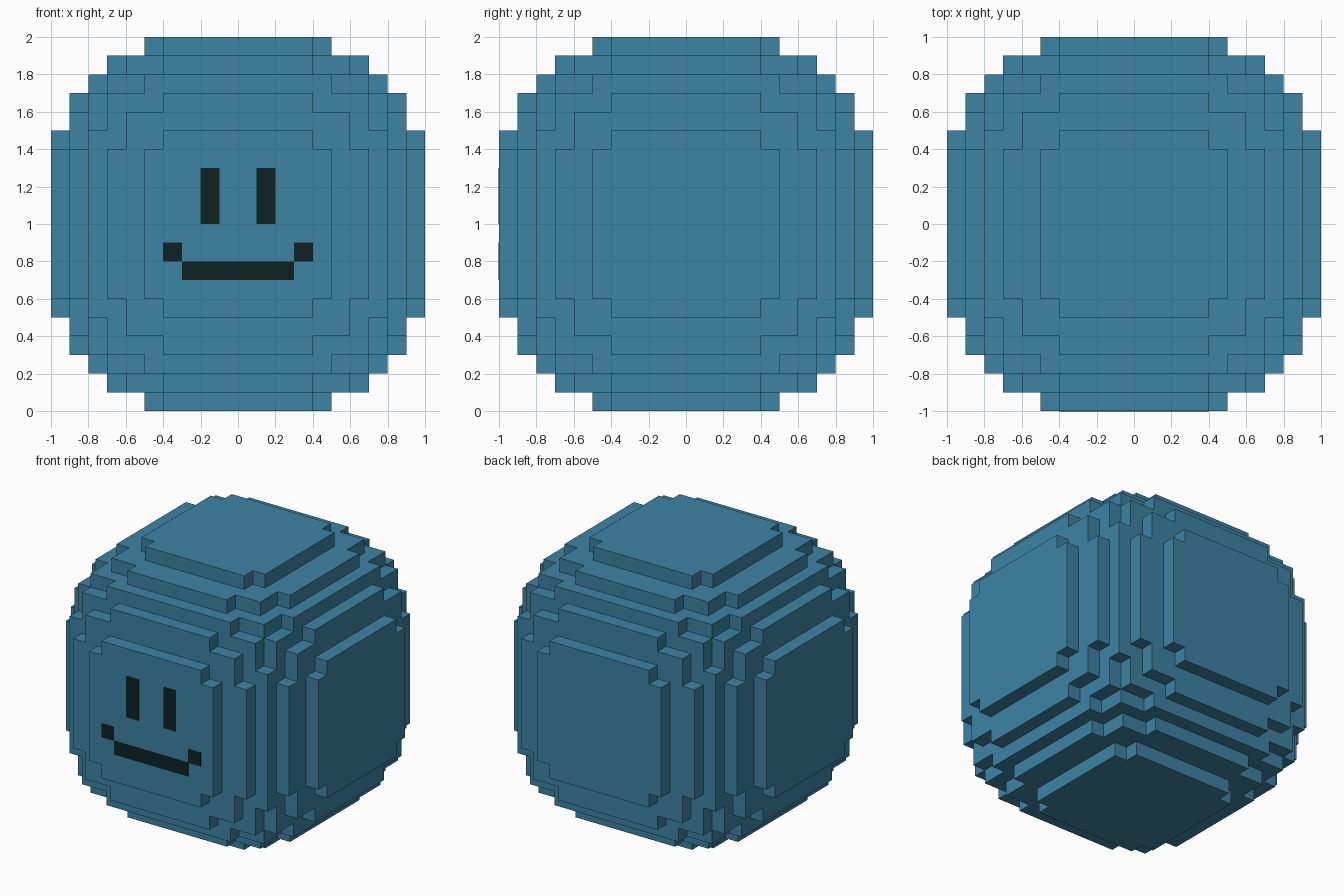
import bpy
import bmesh
from mathutils import Vector

cube = bpy.data.objects.get("Cube")
if cube:
    bpy.data.objects.remove(cube, do_unlink=True)


def make_material(name, rgb):
    mat = bpy.data.materials.new(name)
    mat.use_nodes = True
    mat.diffuse_color = (*rgb, 1)
    bsdf = next(n for n in mat.node_tree.nodes if n.type == 'BSDF_PRINCIPLED')
    bsdf.inputs["Base Color"].default_value = (*rgb, 1)
    return mat


blue = make_material("blue", (0.047, 0.227, 0.371))
dark = make_material("near_black", (0.0044, 0.016, 0.0176))


def add_object(name, bm, mat):
    mesh = bpy.data.meshes.new(name)
    bm.to_mesh(mesh)
    bm.free()
    mesh.materials.append(mat)
    obj = bpy.data.objects.new(name, mesh)
    bpy.context.collection.objects.link(obj)
    return obj


# Blocky ball: union of boxes with these half sizes, in every axis order
HALF_SIZES = [(1.0, 0.5, 0.4), (0.9, 0.7, 0.4), (0.9, 0.6, 0.6),
              (0.8, 0.8, 0.5), (0.8, 0.7, 0.7)]
STEPS = [0.4, 0.5, 0.6, 0.7, 0.8, 0.9, 1.0]
CUTS = [-s for s in reversed(STEPS)] + STEPS
CELLS = range(len(CUTS) - 1)


def is_solid(cell):
    if any(c not in CELLS for c in cell):
        return False
    centre = sorted((abs(CUTS[c] + CUTS[c + 1]) / 2 for c in cell), reverse=True)
    return any(all(c < h for c, h in zip(centre, half)) for half in HALF_SIZES)


def build_body():
    bm = bmesh.new()
    verts = {}

    def corner(key):
        if key not in verts:
            x, y, z = (CUTS[k] for k in key)
            verts[key] = bm.verts.new((x, y, z + 1))
        return verts[key]

    # Keep only the cell sides that face open space
    for cell in ((i, j, k) for i in CELLS for j in CELLS for k in CELLS):
        if not is_solid(cell):
            continue
        for axis in range(3):
            for side in (0, 1):
                neighbour = list(cell)
                neighbour[axis] += 2 * side - 1
                if is_solid(neighbour):
                    continue
                ring = []
                for u, v in ((0, 0), (1, 0), (1, 1), (0, 1)):
                    key = list(cell)
                    key[axis] += side
                    key[(axis + 1) % 3] += u
                    key[(axis + 2) % 3] += v
                    ring.append(corner(tuple(key)))
                bm.faces.new(ring if side else ring[::-1])
    return add_object("body", bm, blue)


# Thin plates for the face, set on the front
def add_plate(name, x0, x1, z0, z1):
    bm = bmesh.new()
    bmesh.ops.create_cube(bm, size=1)
    bmesh.ops.scale(bm, vec=Vector((x1 - x0, 0.006, z1 - z0)), verts=bm.verts)
    bmesh.ops.translate(bm, vec=Vector(((x0 + x1) / 2, -1.0, (z0 + z1) / 2)),
                        verts=bm.verts)
    return add_object(name, bm, dark)


build_body()
for label, s in (("left", 1), ("right", -1)):
    add_plate(label + "_eye", *sorted((0.1 * s, 0.2 * s)), 1.0, 1.3)
    add_plate(label + "_mouth_corner", *sorted((0.3 * s, 0.4 * s)), 0.8, 0.9)
add_plate("mouth", -0.3, 0.3, 0.7, 0.8)
